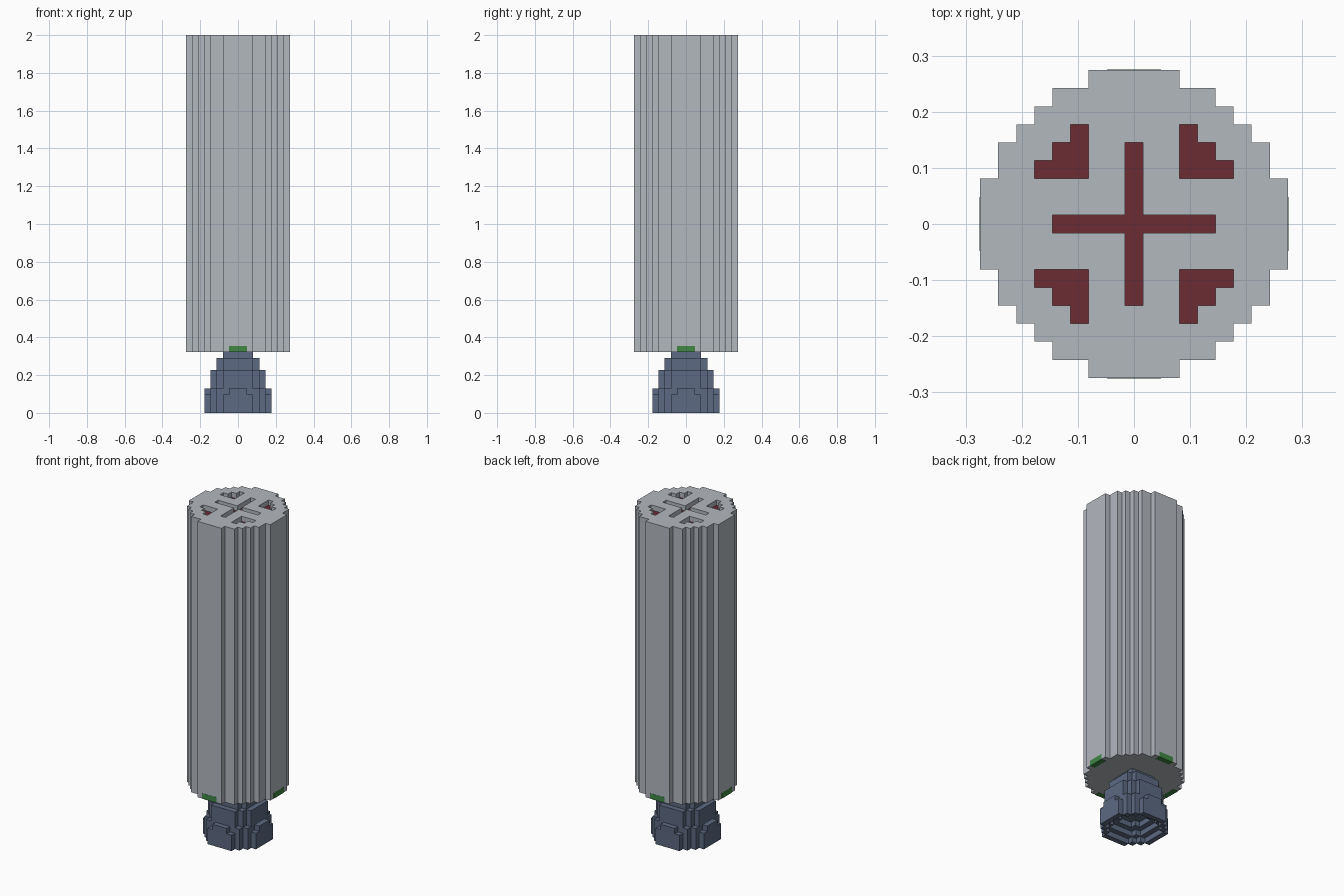
import bpy, bmesh

if "Cube" in bpy.data.objects:
    bpy.data.objects.remove(bpy.data.objects["Cube"], do_unlink=True)

U = 2 / 62  # one block


def material(name, rgb):
    m = bpy.data.materials.new(name)
    m.use_nodes = True
    m.diffuse_color = (*rgb, 1)
    m.node_tree.nodes["Principled BSDF"].inputs["Base Color"].default_value = (*rgb, 1)
    return m


GREY = material("light grey", (0.45, 0.48, 0.52))
RED = material("dark red", (0.147, 0.025, 0.034))
GREEN = material("green", (0.05, 0.24, 0.06))
BLUE = material("slate blue", (0.109, 0.144, 0.223))


def stepped(steps):
    """Mirror one quadrant of (half x, half y) steps into a full outline."""
    q = []
    for i, (x, y) in enumerate(steps):
        q.append((x, y))
        if i + 1 < len(steps):
            q.append((steps[i + 1][0], y))
    return (q + [(-x, y) for x, y in reversed(q)]
            + [(-x, -y) for x, y in q] + [(x, -y) for x, y in reversed(q)])


def prism(name, outlines, z0, z1, mat=None):
    """Extrude outlines, given in blocks, from z0 up to z1."""
    bm = bmesh.new()
    for pts in outlines:
        face = bm.faces.new([bm.verts.new((x * U, y * U, z0 * U)) for x, y in pts])
        top = bmesh.ops.extrude_face_region(bm, geom=[face])["geom"]
        verts = [v for v in top if isinstance(v, bmesh.types.BMVert)]
        bmesh.ops.translate(bm, verts=verts, vec=(0, 0, (z1 - z0) * U))
    bmesh.ops.recalc_face_normals(bm, faces=bm.faces)
    me = bpy.data.meshes.new(name)
    bm.to_mesh(me)
    bm.free()
    if mat:
        me.materials.append(mat)
    ob = bpy.data.objects.new(name, me)
    bpy.context.collection.objects.link(ob)
    return ob


def cut(ob, outlines, z0, z1):
    """Subtract a prism from an object."""
    cutter = prism("cutter", outlines, z0, z1)
    cutter.hide_render = True
    mod = ob.modifiers.new("cut", 'BOOLEAN')
    mod.operation = 'DIFFERENCE'
    mod.solver = 'EXACT'
    mod.object = cutter
    bpy.context.view_layer.objects.active = ob
    bpy.ops.object.modifier_apply(modifier=mod.name)
    bpy.data.objects.remove(cutter, do_unlink=True)


# Tall fluted body
round_body = stepped([(8.5, 2.5), (7.5, 4.5), (6.5, 5.5), (5.5, 6.5), (4.5, 7.5), (2.5, 8.5)])
body = prism("body", [round_body], 10, 62, GREY)

# Recessed cross and four stepped corner marks, with red floors
corner = [(2.5, 2.5), (5.5, 2.5), (5.5, 3.5), (4.5, 3.5),
          (4.5, 4.5), (3.5, 4.5), (3.5, 5.5), (2.5, 5.5)]
marks = [stepped([(4.5, 0.5), (0.5, 4.5)])]
marks += [[(sx * x, sy * y) for x, y in corner] for sx in (1, -1) for sy in (1, -1)]
cut(body, marks, 61, 63)
prism("recess_floor", marks, 60.95, 61.03, RED)

# Green lights at the lower edge of the four flat sides
e = 0.03
for name, turn in (("right", lambda x, y: (-y, x)), ("front", lambda x, y: (x, -y)),
                   ("left", lambda x, y: (y, x)), ("back", lambda x, y: (x, y))):
    if name == "right":
        turn = lambda x, y: (-y, x)
    block = [(-1.5, 7.5), (1.5, 7.5), (1.5, 8.5 + e), (-1.5, 8.5 + e)]
    prism(name + "_light", [[turn(x, y) for x, y in block]], 10 - e, 11, GREEN)

# Nozzle: hollow lip below, stacked stepped tiers above
disc5 = stepped([(5.5, 2.5), (4.5, 3.5), (3.5, 4.5), (2.5, 5.5)])
band5 = stepped([(5.5, 1.5), (4.5, 3.5), (3.5, 4.5), (1.5, 5.5)])
disc4 = stepped([(4.5, 2.5), (3.5, 3.5), (2.5, 4.5)])
disc3 = stepped([(3.5, 2.5), (2.5, 3.5)])
disc2 = stepped([(2.5, 1.5), (1.5, 2.5)])
neck = [(-2.5, -2.5), (2.5, -2.5), (2.5, 2.5), (-2.5, 2.5)]

lip = prism("nozzle_lip", [disc5], 0, 3, BLUE)
for outline, depth in ((disc4, 1), (disc3, 2), (disc2, 4)):
    cut(lip, [outline], -1, depth)

for name, outline, z0, z1 in (("nozzle_band", band5, 3, 4), ("nozzle_middle", disc4, 4, 7),
                              ("nozzle_shoulder", disc3, 7, 9), ("nozzle_neck", neck, 9, 10)):
    prism(name, [outline], z0, z1, BLUE)
